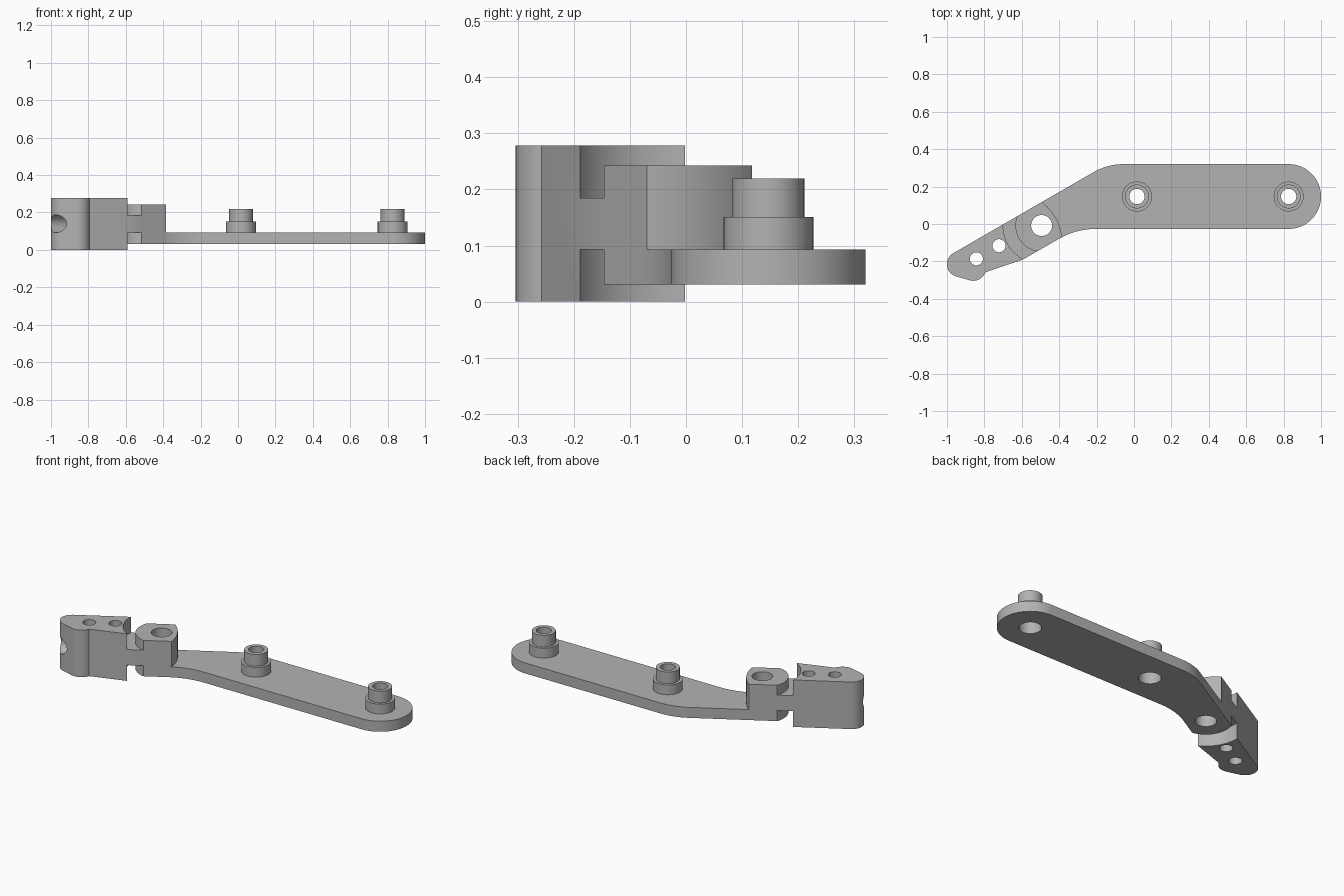
import bpy, bmesh
from math import sin, cos, tan, asin, degrees, radians, pi
from mathutils import Vector, Matrix

if "Cube" in bpy.data.objects:
    bpy.data.objects.remove(bpy.data.objects["Cube"])

grey = bpy.data.materials.new("satin_grey")
grey.use_nodes = True
grey.diffuse_color = (0.45, 0.45, 0.45, 1)
grey.node_tree.nodes["Principled BSDF"].inputs["Base Color"].default_value = grey.diffuse_color

# Angled section: runs from the pivot hole down-left at 30 degrees
PIVOT = Vector((-0.494, -0.008))
HALF = 0.108
TILT = 210
ALONG = Vector((cos(radians(TILT)), sin(radians(TILT))))
ACROSS = Vector((-0.5, cos(radians(30))))


def local(a, b):
    return PIVOT + ALONG * a + ACROSS * b


def arc(c, r, start, end, n=24):
    angles = [radians(start + (end - start) * i / n) for i in range(n + 1)]
    return [Vector((c[0] + r * cos(t), c[1] + r * sin(t))) for t in angles]


def edge_arc(c, r, facing, flip=False):
    """Arc that spans the full width of the angled section."""
    h = degrees(asin(HALF / r))
    return arc(c, r, facing + h, facing - h) if flip else arc(c, r, facing - h, facing + h)


def fillet(before, corner, after, r, n=12):
    u, v = (before - corner).normalized(), (after - corner).normalized()
    half = u.angle(v) / 2
    start, end = corner + u * (r / tan(half)), corner + v * (r / tan(half))
    c = corner + (u + v).normalized() * (r / sin(half))
    return [c + (start - c).lerp(end - c, i / n).normalized() * r for i in range(n + 1)]


def finish(name, bm):
    bmesh.ops.recalc_face_normals(bm, faces=bm.faces)
    mesh = bpy.data.meshes.new(name)
    bm.to_mesh(mesh)
    bm.free()
    ob = bpy.data.objects.new(name, mesh)
    bpy.context.collection.objects.link(ob)
    mesh.materials.append(grey)
    return ob


def slab(name, outline, low, high):
    bm = bmesh.new()
    base = bm.faces.new([bm.verts.new((p.x, p.y, low)) for p in outline])
    top = bmesh.ops.extrude_face_region(bm, geom=[base])["geom"]
    bmesh.ops.translate(bm, vec=(0, 0, high - low),
                        verts=[g for g in top if isinstance(g, bmesh.types.BMVert)])
    return finish(name, bm)


def rod(start, end, r):
    start, end = Vector(start), Vector(end)
    d = end - start
    m = Matrix.Translation((start + end) / 2) @ d.to_track_quat("Z", "Y").to_matrix().to_4x4()
    bm = bmesh.new()
    bmesh.ops.create_cone(bm, cap_ends=True, segments=48, radius1=r, radius2=r,
                          depth=d.length, matrix=m)
    return finish("cutter", bm)


def select(ob):
    bpy.ops.object.select_all(action="DESELECT")
    ob.select_set(True)
    bpy.context.view_layer.objects.active = ob


def combine(ob, other, operation):
    select(ob)
    mod = ob.modifiers.new("combine", "BOOLEAN")
    mod.operation, mod.object, mod.solver = operation, other, "EXACT"
    bpy.ops.object.modifier_apply(modifier=mod.name)
    bpy.data.objects.remove(other)


def drill(ob, p, r):
    combine(ob, rod((p[0], p[1], -0.2), (p[0], p[1], 0.5), r), "DIFFERENCE")


# Long arm plate with a round end and a blended bend
TOP, BOTTOM = 0.32, -0.026
MID, END_R = (TOP + BOTTOM) / 2, (TOP - BOTTOM) / 2
bosses = [(0.016, MID), (1 - END_R, MID)]


def bend(y, side):
    p = local(0, side * HALF)
    return Vector((p.x + (y - p.y) / tan(radians(30)), y))


nose = edge_arc(PIVOT, 0.14, TILT)
cap = arc(bosses[1], END_R, -90, 90, 36)
plate = (cap + fillet(cap[-1], bend(TOP, 1), nose[0], 0.32)
         + nose + fillet(nose[-1], bend(BOTTOM, -1), cap[0], 0.4))
arm = slab("arm", plate, 0.031, 0.093)

# Raised pivot block joined to the arm
block = nose + edge_arc(local(0.184, 0), 0.27, TILT - 180)
combine(arm, slab("pivot_block", block, 0.093, 0.243), "UNION")
drill(arm, PIVOT, 0.056)
for p in bosses:
    drill(arm, p, 0.059)

# Clamp head with a hollow inner face and a rounded outer end
END = local(0.483, HALF - 0.068)
hollow = edge_arc(PIVOT, 0.206, TILT, flip=True)
tip = arc(END, 0.068, 120, 254)
slope = Vector((cos(radians(-16)), sin(radians(-16))))
reach = (ACROSS.dot(tip[-1] - PIVOT) + HALF) / -ACROSS.dot(slope)
heel = tip[-1] + slope * reach
outline = hollow[::-1] + tip + fillet(tip[-1], heel, hollow[-1], 0.07)
outline = hollow + outline[len(hollow):] if ACROSS.dot(hollow[-1] - PIVOT) > 0 else outline
head = slab("clamp_head", outline, 0, 0.278)

# Narrow neck between the head and the arm
neck = nose + edge_arc(PIVOT, 0.206, TILT, flip=True)
combine(head, slab("neck", neck, 0.093, 0.185), "UNION")

# Screw holes and the shaft socket
for a, b in [(0.391, 0.02), (0.251, 0.02)]:
    drill(head, local(a, b), 0.035)
inner, outer = local(0.24, 0.015), local(0.8, 0.015)
combine(head, rod((*inner, 0.14), (*outer, 0.14), 0.048), "DIFFERENCE")


# Stepped hollow bosses
def boss(name, p):
    profile = [(0.059, 0.093), (0.08, 0.093), (0.08, 0.151), (0.064, 0.151),
               (0.064, 0.22), (0.041, 0.22), (0.041, 0.13), (0.059, 0.13)]
    bm = bmesh.new()
    vs = [bm.verts.new((p[0] + r, p[1], z)) for r, z in profile]
    es = [bm.edges.new((vs[i - 1], vs[i])) for i in range(len(vs))]
    bmesh.ops.spin(bm, geom=vs + es, cent=(*p, 0), axis=(0, 0, 1), angle=2 * pi, steps=48)
    bmesh.ops.remove_doubles(bm, verts=bm.verts, dist=0.0001)
    return finish(name, bm)


parts = [arm, head, boss("middle_boss", bosses[0]), boss("end_boss", bosses[1])]
for ob in parts:
    select(ob)
    bpy.ops.object.shade_smooth_by_angle(angle=radians(30))
